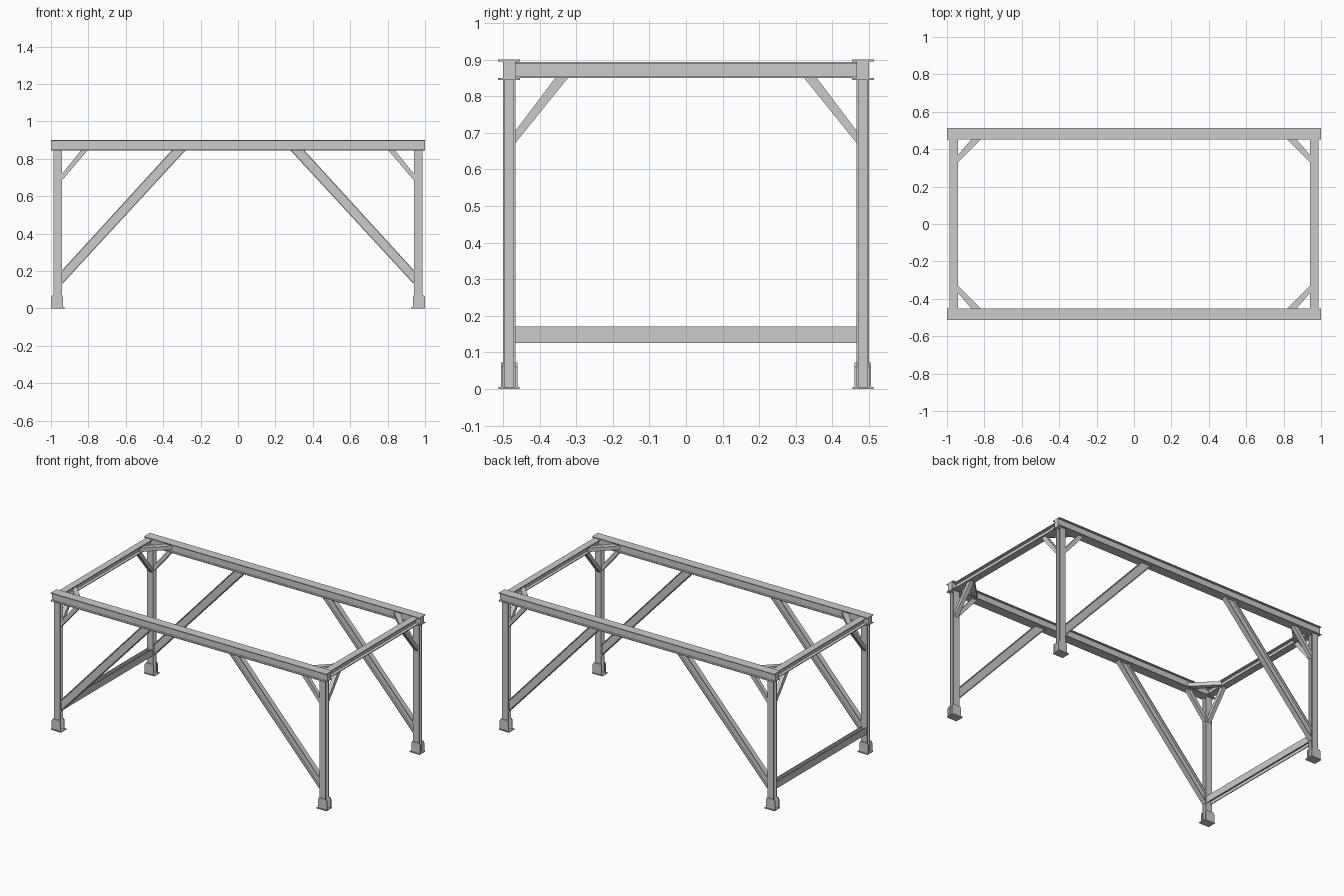
import bpy, bmesh

if "Cube" in bpy.data.objects:
    bpy.data.objects.remove(bpy.data.objects["Cube"])

CX, CY = 0.964, 0.4835          # column centre in the +x, +y corner


def part(name, slabs, mirror=(True, True)):
    """slabs: (axis, 2D outline in the other two axes, low, high)."""
    bm = bmesh.new()
    for axis, pts, lo, hi in slabs:
        def place(p, h):
            c = list(p)
            c.insert("xyz".index(axis), h)
            return bm.verts.new(c)
        a = [place(p, lo) for p in pts]
        b = [place(p, hi) for p in pts]
        bm.faces.new(a)
        bm.faces.new(b[::-1])
        n = len(pts)
        for i in range(n):
            j = (i + 1) % n
            bm.faces.new((a[j], a[i], b[i], b[j]))
    bmesh.ops.recalc_face_normals(bm, faces=bm.faces)
    me = bpy.data.meshes.new(name)
    bm.to_mesh(me)
    bm.free()
    ob = bpy.data.objects.new(name, me)
    bpy.context.collection.objects.link(ob)
    if any(mirror):
        m = ob.modifiers.new("mirror", 'MIRROR')
        m.use_axis = (mirror[0], mirror[1], False)
        m.use_mirror_merge = False
    return ob


def h_section(u, v, width, depth, web, t):
    """I outline: flanges lie along u, stacked along v."""
    w, d, s = width / 2, depth / 2, web / 2
    half = [(w, -d), (w, -d + t), (s, -d + t), (s, d - t), (w, d - t), (w, d)]
    return [(u + a, v + b) for a, b in half] + [(u - a, v + b) for a, b in half[::-1]]


def strip(p, q, f0, f1):
    """Part of a strut between end edges p and q, from fraction f0 to f1."""
    mix = lambda e, f: tuple(a + (b - a) * f for a, b in zip(*e))
    return [mix(p, f0), mix(p, f1), mix(q, f1), mix(q, f0)]


# long top beams
part("long_beam", [("x", h_section(CY, 0.8725, 0.061, 0.055, 0.034, 0.005), -1, 1)],
     (False, True))

# end top beams between the long beams
part("end_beam", [("y", h_section(CX, 0.8715, 0.045, 0.043, 0.006, 0.005), -0.467, 0.467)],
     (True, False))

# columns, flanges facing front and back
part("column", [("z", h_section(CX, CY, 0.044, 0.034, 0.006, 0.005), 0.004, 0.847)])

# feet: base plate and two cheek plates with clipped corners
cheek = [(0.936, 0.0), (1.0, 0.0), (1.0, 0.06), (0.991, 0.072), (0.941, 0.072), (0.936, 0.06)]
part("foot", [
    ("z", [(0.927, 0.455), (1.0, 0.455), (1.0, 0.512), (0.927, 0.512)], 0, 0.006),
    ("y", cheek, 0.460, 0.4675),
    ("y", cheek, 0.4995, 0.506)])

# long diagonal braces, flanged top and bottom
p, q = ((0.944, 0.125), (0.944, 0.2)), ((0.278, 0.847), (0.353, 0.847))
q = ((q[0][0], q[0][1]), (q[1][0], q[1][1]))
part("diagonal_brace", [
    ("y", strip(p, q, 0, 0.1), CY - 0.017, CY + 0.017),
    ("y", strip(p, q, 0.9, 1), CY - 0.017, CY + 0.017),
    ("y", strip(p, q, 0.1, 0.9), CY - 0.003, CY + 0.003)])

# knee braces: column to long beam, column to end beam, beam to beam
part("front_knee", [("y", [(0.944, 0.68), (0.944, 0.715), (0.838, 0.847), (0.802, 0.847)],
                     CY - 0.013, CY + 0.013)])
part("side_knee", [("x", [(0.468, 0.67), (0.468, 0.703), (0.356, 0.852), (0.321, 0.852)],
                    CX - 0.013, CX + 0.013)])
part("corner_knee", [("z", [(0.944, 0.328), (0.944, 0.365), (0.857, 0.467), (0.805, 0.467)],
                      0.86, 0.885)])

# low tie bar on the left end only
part("low_tie", [("y", [(-a, b) for a, b in
                        [(v, u) for u, v in h_section(0.148, CX, 0.045, 0.036, 0.006, 0.005)]],
                  -0.467, 0.467)], (False, False))
